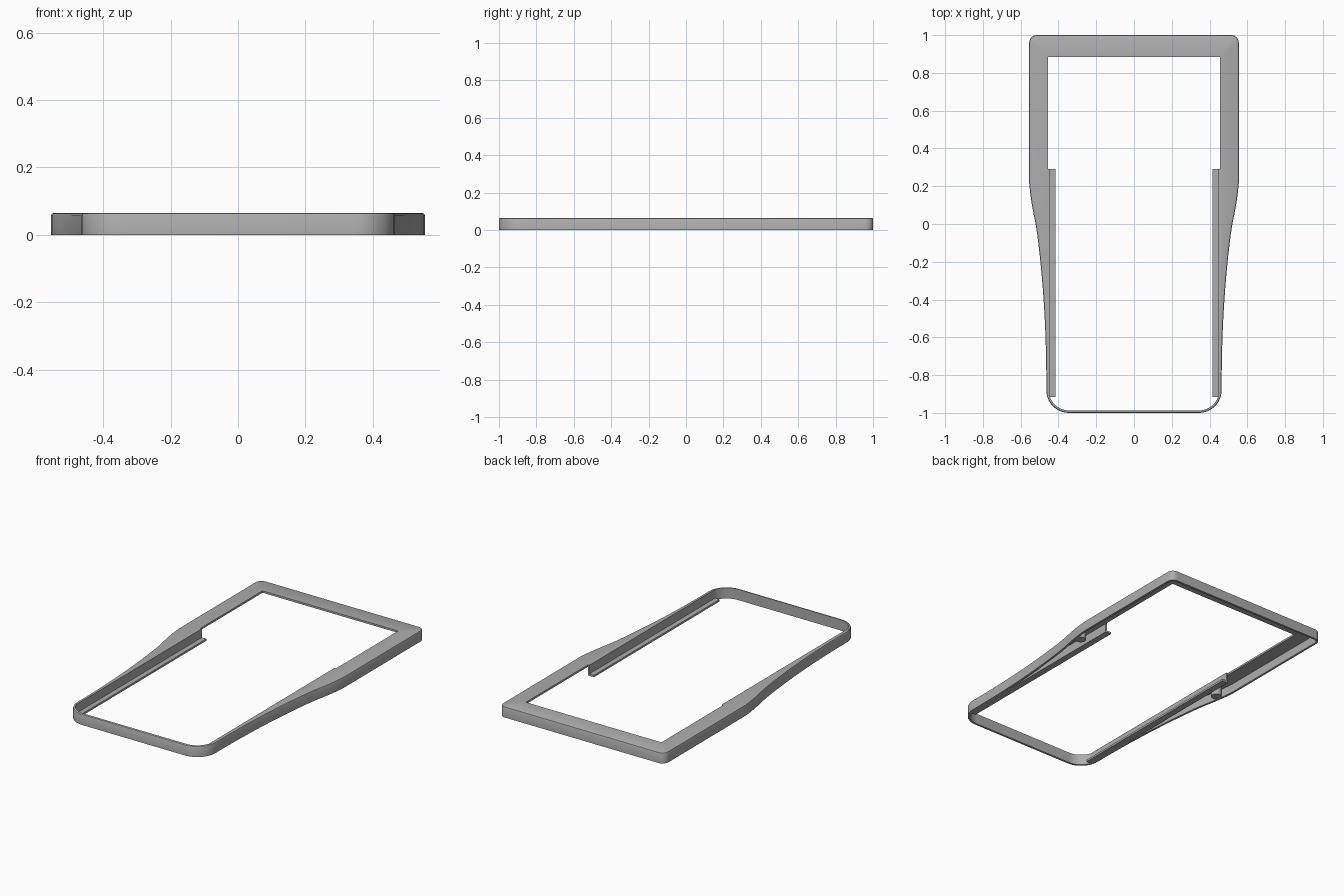
import bpy, bmesh, math
from mathutils import Vector

if "Cube" in bpy.data.objects:
    bpy.data.objects.remove(bpy.data.objects["Cube"], do_unlink=True)

HEIGHT = 0.065
PLATE_Z = 0.053
WALL = 0.013
OPEN_X, OPEN_Y = 0.455, 0.885

grey = bpy.data.materials.new("plain_grey")
grey.use_nodes = True
grey.diffuse_color = (0.42, 0.42, 0.42, 1)
grey.node_tree.nodes["Principled BSDF"].inputs["Base Color"].default_value = grey.diffuse_color


def finish(bm, name):
    bmesh.ops.remove_doubles(bm, verts=bm.verts, dist=0.0002)
    bmesh.ops.recalc_face_normals(bm, faces=bm.faces)
    mesh = bpy.data.meshes.new(name)
    bm.to_mesh(mesh)
    bm.free()
    mesh.materials.append(grey)
    obj = bpy.data.objects.new(name, mesh)
    bpy.context.collection.objects.link(obj)
    bpy.ops.object.select_all(action="DESELECT")
    obj.select_set(True)
    bpy.context.view_layer.objects.active = obj
    bpy.ops.object.shade_smooth_by_angle(angle=math.radians(35))
    return obj


def arc(cx, cy, r, start, end, steps):
    angles = [math.radians(start + (end - start) * i / steps) for i in range(steps + 1)]
    return [Vector((cx + r * math.cos(a), cy + r * math.sin(a))) for a in angles]


def side_x(y):
    # Half width: straight at the back, easing into the narrow front
    t = min(max((0.22 - y) / 1.1, 0), 1)
    return 0.555 - 0.091 * (1 - (1 - t) ** 2.2) * min(1, t * 4 + 0.15) ** 0.6


# Half outline from front centre to back centre, then mirrored
half = arc(0.344, -0.88, 0.12, -90, 0, 12)
half += [Vector((side_x(y), y)) for y in [-0.88 + 0.055 * i for i in range(1, 21)]]
half += [Vector((0.555, OPEN_Y))]
half += arc(0.515, 0.96, 0.04, 0, 90, 8)
outline = half + [Vector((-p.x, p.y)) for p in reversed(half)]


def inset(points, d):
    result = []
    for i, p in enumerate(points):
        a = (p - points[i - 1]).normalized()
        b = (points[(i + 1) % len(points)] - p).normalized()
        n = Vector((-a.y - b.y, a.x + b.x)).normalized()
        result.append(p + n * d / max(n.dot(Vector((-a.y, a.x))), 0.5))
    return result


# Hollow frame: outer wall, rounded top edge, top plate, opening, inner wall
inner = inset(outline, WALL)
opening = [Vector((max(-OPEN_X, min(OPEN_X, p.x)), min(OPEN_Y, p.y))) for p in inner]
loops = [(outline, 0), (outline, HEIGHT - 0.008),
         (inset(outline, 0.0025), HEIGHT - 0.0025), (inset(outline, 0.008), HEIGHT),
         (opening, HEIGHT), (opening, PLATE_Z), (inner, PLATE_Z), (inner, 0)]
bm = bmesh.new()
rings = [[bm.verts.new((p.x, p.y, z)) for p in pts] for pts, z in loops]
count = len(outline)
for k, ring in enumerate(rings):
    after = rings[(k + 1) % len(rings)]
    for i in range(count):
        j = (i + 1) % count
        bm.faces.new((ring[i], ring[j], after[j], after[i]))
bmesh.ops.dissolve_degenerate(bm, dist=0.0002, edges=bm.edges)
finish(bm, "hollow_frame")

# L-shaped guide rails and round bosses on both sides
for side, label in ((1, "left"), (-1, "right")):
    bm = bmesh.new()
    profile = [(0.415, 0), (0.455, 0), (0.455, HEIGHT), (0.445, HEIGHT),
               (0.445, 0.012), (0.415, 0.012)]
    face = bm.faces.new([bm.verts.new((side * x, -0.915, z)) for x, z in profile])
    grown = bmesh.ops.extrude_face_region(bm, geom=[face])
    verts = [g for g in grown["geom"] if isinstance(g, bmesh.types.BMVert)]
    bmesh.ops.translate(bm, verts=verts, vec=(0, 1.205, 0))
    finish(bm, label + "_guide_rail")

    bm = bmesh.new()
    bmesh.ops.create_cone(bm, cap_ends=True, segments=32, radius1=0.03, radius2=0.03, depth=0.056)
    bmesh.ops.translate(bm, verts=bm.verts, vec=(side * 0.505, 0.13, 0.028))
    finish(bm, label + "_boss")
